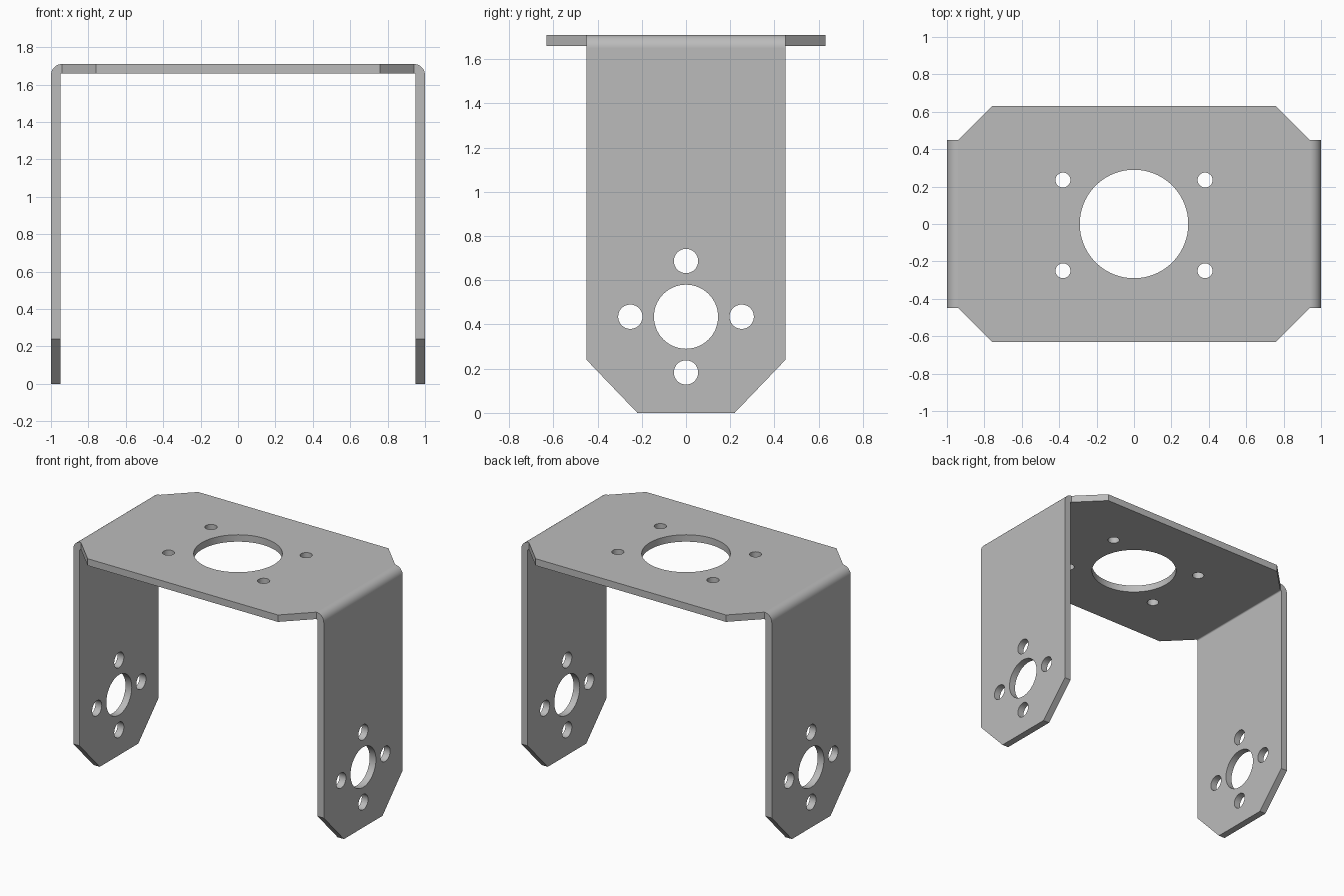
import bpy, bmesh
from math import sin, cos, pi, radians

cube = bpy.data.objects.get("Cube")
if cube:
    bpy.data.objects.remove(cube)

HEIGHT, THICK, BEND = 1.71, 0.05, 0.06
LEG_W, PLATE_W = 0.45, 0.63      # half widths in y

steel = bpy.data.materials.new("grey steel")
steel.use_nodes = True
GREY = (0.5, 0.5, 0.5, 1)
steel.diffuse_color = GREY
steel.node_tree.nodes["Principled BSDF"].inputs["Base Color"].default_value = GREY

PLACE = {"x": lambda a, b, d: (d, a, b),
         "y": lambda a, b, d: (a, d, b),
         "z": lambda a, b, d: (a, b, d)}


def prism(name, outlines, axis, lo, hi):
    """Extrude closed 2D outlines along an axis into one object."""
    bm = bmesh.new()
    for pts in outlines:
        face = bm.faces.new([bm.verts.new(PLACE[axis](a, b, lo)) for a, b in pts])
        new = bmesh.ops.extrude_face_region(bm, geom=[face])["geom"]
        verts = [v for v in new if isinstance(v, bmesh.types.BMVert)]
        bmesh.ops.translate(bm, verts=verts, vec=PLACE[axis](0, 0, hi - lo))
    bmesh.ops.recalc_face_normals(bm, faces=bm.faces)
    mesh = bpy.data.meshes.new(name)
    bm.to_mesh(mesh)
    bm.free()
    mesh.materials.append(steel)
    obj = bpy.data.objects.new(name, mesh)
    bpy.context.collection.objects.link(obj)
    return obj


def arc(cx, cz, r, start, end, n):
    angles = [radians(start + (end - start) * i / n) for i in range(n + 1)]
    return [(cx + r * cos(t), cz + r * sin(t)) for t in angles]


def circle(cx, cy, r, n=64):
    return arc(cx, cy, r, 0, 360, n)[:-1]


def mirrored(pts):
    """Close a right-hand outline with its mirror image."""
    return pts + [(-a, b) for a, b in reversed(pts)]


# Bent U strip, full plate width
cx, cz = 1 - BEND, HEIGHT - BEND
profile = ([(1 - THICK, 0), (1, 0)] + arc(cx, cz, BEND, 0, 90, 12))
inner = arc(cx, cz, BEND - THICK, 90, 0, 6)
left = [(-x, z) for x, z in reversed(profile)]
profile = profile + left + [(-x, z) for x, z in reversed(inner)] + inner
bracket = prism("bracket", [profile], "y", -PLATE_W, PLATE_W)

# Trimming shapes: plan outline with clipped corners, side outline with leg chamfers
plan = mirrored([(1.1, -LEG_W), (1.1, LEG_W), (0.94, LEG_W), (0.76, PLATE_W + 0)])
plan = [(0.76, -PLATE_W), (0.94, -LEG_W)] + plan[:4]
plan = mirrored(plan)
side = mirrored([(0.22, -0.1), (0.22, 0), (LEG_W, 0.24), (0.8, 0.59), (0.8, 2)])
plan_trim = prism("plan_trim", [plan], "z", -0.2, 2)
side_trim = prism("side_trim", [side], "x", -1.2, 1.2)

# Hole cutters
plate_holes = [circle(0, 0, 0.29, 96)]
plate_holes += [circle(x, y, 0.04, 32) for x in (-0.38, 0.38) for y in (-0.25, 0.235)]
leg_z, ring = 0.435, 0.252
leg_holes = [circle(0, leg_z, 0.145)]
leg_holes += [circle(ring * cos(k * pi / 2), leg_z + ring * sin(k * pi / 2), 0.055, 40)
              for k in range(4)]
plate_cut = prism("plate_hole_cutter", plate_holes, "z", 1.5, 1.9)
leg_cut = prism("leg_hole_cutter", leg_holes, "x", -1.2, 1.2)

# Apply the trims and holes
bpy.ops.object.select_all(action="DESELECT")
bpy.context.view_layer.objects.active = bracket
bracket.select_set(True)
for tool, op in ((plan_trim, "INTERSECT"), (side_trim, "INTERSECT"),
                 (plate_cut, "DIFFERENCE"), (leg_cut, "DIFFERENCE")):
    mod = bracket.modifiers.new(tool.name, "BOOLEAN")
    mod.object, mod.operation, mod.solver = tool, op, "EXACT"
    bpy.ops.object.modifier_apply(modifier=mod.name)
    bpy.data.objects.remove(tool)

# Smooth bends and hole walls, crisp sheet edges
bpy.ops.object.shade_smooth_by_angle(angle=radians(30))
weighted = bracket.modifiers.new("flat_sheet_normals", "WEIGHTED_NORMAL")
weighted.keep_sharp = True
